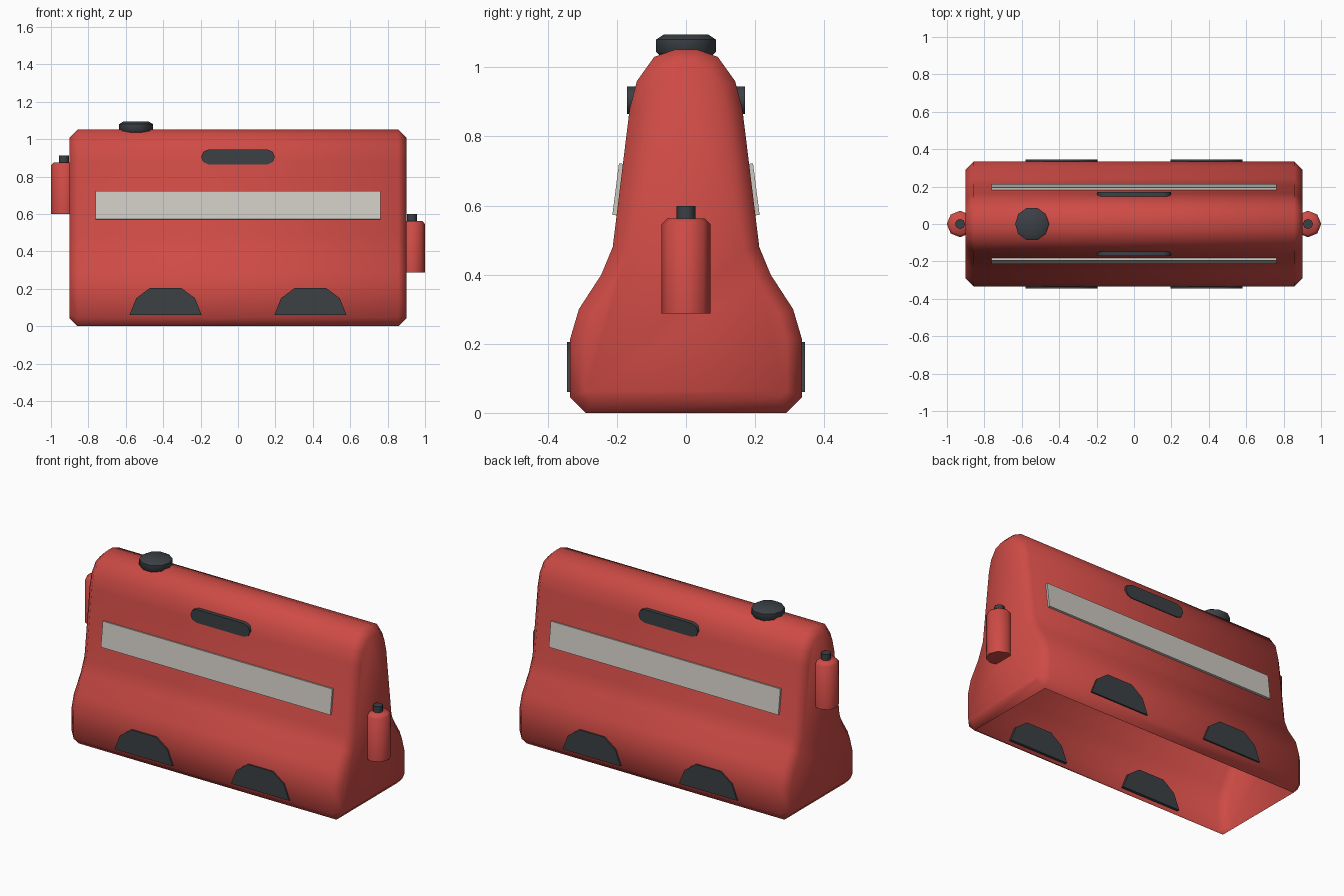
import bpy, bmesh, math
from mathutils import Matrix, Vector

default = bpy.data.objects.get("Cube")
if default:
    bpy.data.objects.remove(default)


def material(name, rgb):
    m = bpy.data.materials.new(name)
    m.use_nodes = True
    m.diffuse_color = (*rgb, 1)
    m.node_tree.nodes["Principled BSDF"].inputs["Base Color"].default_value = (*rgb, 1)
    return m


RED = material("barrier red", (0.62, 0.07, 0.06))
DARK = material("charcoal rubber", (0.045, 0.052, 0.06))
PALE = material("reflective grey", (0.62, 0.59, 0.54))


def finish(bm, name, mat):
    """Turn a bmesh into a smooth-shaded object with one colour."""
    bmesh.ops.recalc_face_normals(bm, faces=bm.faces)
    mesh = bpy.data.meshes.new(name)
    bm.to_mesh(mesh)
    bm.free()
    mesh.materials.append(mat)
    ob = bpy.data.objects.new(name, mesh)
    bpy.context.collection.objects.link(ob)
    bpy.ops.object.select_all(action="DESELECT")
    ob.select_set(True)
    bpy.context.view_layer.objects.active = ob
    bpy.ops.object.shade_smooth_by_angle(angle=math.radians(50))
    return ob


def prism(points, depth):
    """Extrude 3D outline points by a depth vector."""
    bm = bmesh.new()
    face = bm.faces.new([bm.verts.new(p) for p in points])
    ext = bmesh.ops.extrude_face_region(bm, geom=[face], use_keep_orig=True)
    moved = [v for v in ext["geom"] if isinstance(v, bmesh.types.BMVert)]
    bmesh.ops.translate(bm, verts=moved, vec=depth)
    bmesh.ops.recalc_face_normals(bm, faces=bm.faces)
    return bm


def lathe(name, profile, sides, center, mat):
    """Closed solid of revolution around z from (radius, height) pairs."""
    bm = bmesh.new()
    rings = []
    for r, z in profile:
        angles = [math.tau * i / sides for i in range(sides)]
        rings.append([bm.verts.new((center[0] + r * math.cos(a),
                                    center[1] + r * math.sin(a), z)) for a in angles])
    for low, high in zip(rings, rings[1:]):
        for i in range(sides):
            j = (i + 1) % sides
            bm.faces.new((low[i], low[j], high[j], high[i]))
    bm.faces.new(rings[0])
    bm.faces.new(rings[-1])
    return finish(bm, name, mat)


# Hollow barrier shell, open underneath, with chamfered ends
half = [(0.29, 0), (0.335, 0.045), (0.335, 0.215), (0.31, 0.30), (0.245, 0.40),
        (0.212, 0.48), (0.163, 0.88), (0.142, 0.96), (0.092, 1.03), (0.03, 1.052)]
outline = half + [(-y, z) for y, z in reversed(half)]
CORE = 0.857
bm = prism([(-CORE, y, z) for y, z in outline], (2 * CORE, 0, 0))
ends = [f for f in bm.faces if abs(f.normal.x) > 0.9]
bmesh.ops.inset_individual(bm, faces=ends, thickness=0.043, depth=0.043, use_even_offset=True)
floor = [f for f in bm.faces if all(v.co.z < 0.001 for v in f.verts)]
bmesh.ops.delete(bm, geom=floor, context="FACES")
finish(bm, "barrier_body", RED)

# Parts repeated on the front and back
arch = [(-0.193, 0.06), (-0.157, 0.15), (-0.083, 0.205),
        (0.083, 0.205), (0.157, 0.15), (0.193, 0.06)]
slot = []
for side in (1, -1):
    for k in range(5):
        a = math.radians(-90 + 45 * k)
        slot.append((side * (0.157 + 0.04 * math.cos(a)), 0.905 + side * 0.04 * math.sin(a)))

for s, label in ((-1, "front"), (1, "back")):
    # Forklift pocket plates
    for cx, end in ((-0.387, "right"), (0.387, "left")):
        bm = prism([(cx + x, s * 0.344, z) for x, z in arch], (0, -s * 0.025, 0))
        finish(bm, f"{label}_{end}_pocket", DARK)

    # Hand grip slot
    bm = prism([(x, s * 0.17, z) for x, z in slot], (0, -s * 0.05, 0))
    finish(bm, f"{label}_grip", DARK)

    # Reflective band lying on the sloped wall
    bottom, top = (s * 0.213, 0.573), (s * 0.194, 0.722)
    bm = prism([(-0.762, *bottom), (0.762, *bottom), (0.762, *top), (-0.762, *top)],
               (0, -s * 0.022, -0.003))
    finish(bm, f"{label}_band", PALE)

# Filler cap on the top ridge
lathe("filler_cap", [(0.075, 1.03), (0.091, 1.045), (0.091, 1.08), (0.067, 1.095)],
      10, (-0.545, 0), DARK)

# Connector pins on both ends, at different heights
for x, z, label in ((0.93, 0.287, "left"), (-0.93, 0.60, "right")):
    lathe(f"{label}_connector", [(0.071, z), (0.071, z + 0.258), (0.055, z + 0.275)],
          8, (x, 0), RED)
    lathe(f"{label}_connector_tip", [(0.027, z + 0.27), (0.027, z + 0.312)],
          8, (x, 0), DARK)
